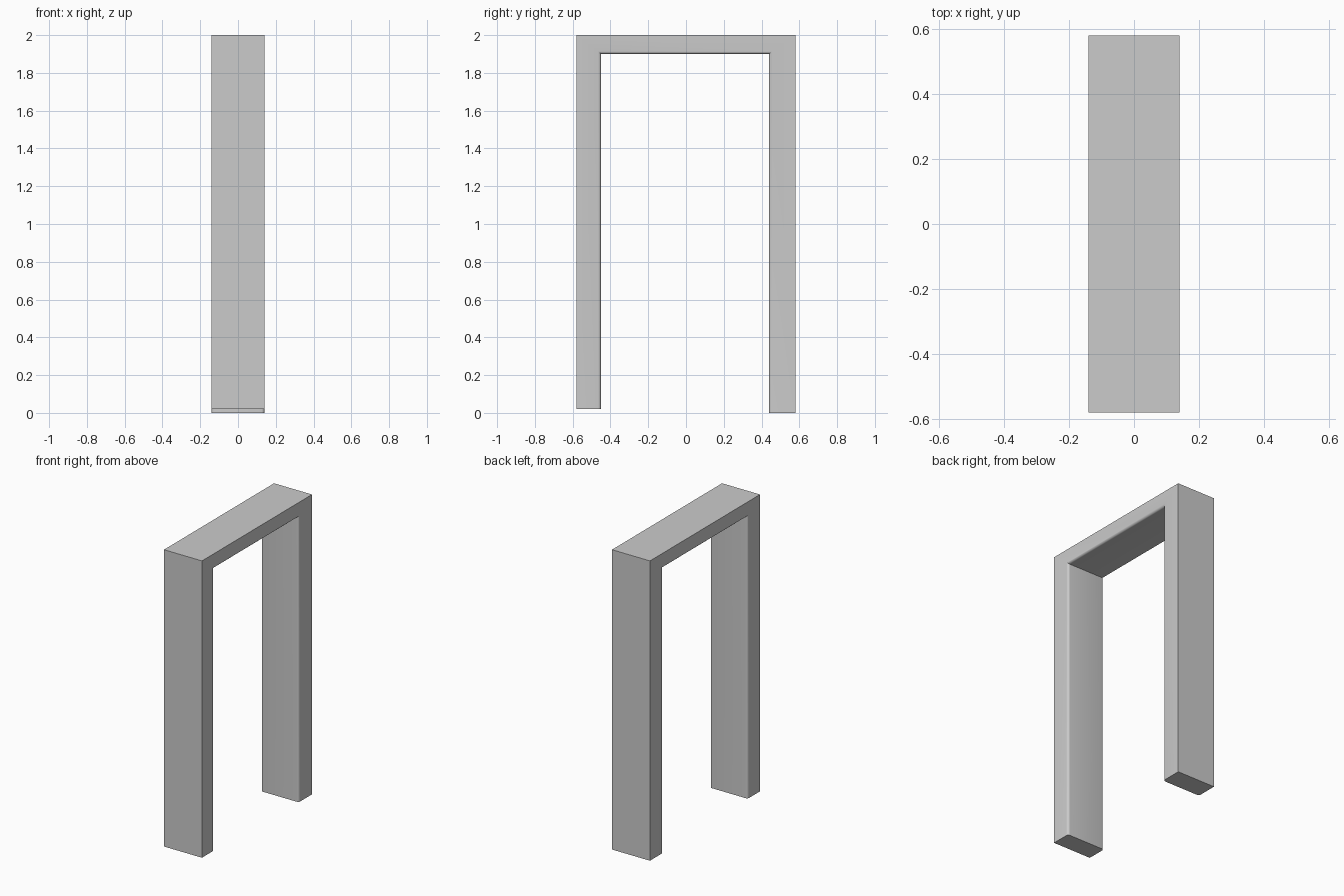
import bpy, bmesh

cube = bpy.data.objects.get("Cube")
if cube:
    bpy.data.objects.remove(cube, do_unlink=True)

HALF_WIDTH = 0.14

# Plain grey paint
grey = bpy.data.materials.new("light grey")
grey.use_nodes = True
colour = (0.6, 0.6, 0.6, 1)
grey.diffuse_color = colour
grey.node_tree.nodes["Principled BSDF"].inputs["Base Color"].default_value = colour

# Side profile (y, z) of the frame; the front leg stops slightly above the floor
inner = [(-0.45, 0.02), (-0.45, 1.90), (0.44, 1.90), (0.44, 0.0)]
outer = [(0.58, 0.0), (0.58, 2.0), (-0.58, 2.0), (-0.58, 0.02)]

bm = bmesh.new()
verts = [bm.verts.new((-HALF_WIDTH, y, z)) for y, z in inner + outer]
face = bm.faces.new(verts)
extruded = bmesh.ops.extrude_face_region(bm, geom=[face])["geom"]
moved = [v for v in extruded if isinstance(v, bmesh.types.BMVert)]
bmesh.ops.translate(bm, verts=moved, vec=(2 * HALF_WIDTH, 0, 0))
bmesh.ops.recalc_face_normals(bm, faces=bm.faces)


# Round the rims of the opening on both sides
def on_opening(vert):
    return any(abs(vert.co.y - y) + abs(vert.co.z - z) < 1e-4 for y, z in inner)


rims = [e for e in bm.edges
        if all(on_opening(v) for v in e.verts)
        and abs(e.verts[0].co.x - e.verts[1].co.x) < 1e-4
        and e.calc_length() > 0.89 - 1e-3
        and not (e.verts[0].co.z < 0.1 and e.verts[1].co.z < 0.1)]
bmesh.ops.bevel(bm, geom=rims, offset=0.016, offset_type='OFFSET',
                segments=5, profile=0.5, affect='EDGES')

mesh = bpy.data.meshes.new("door_frame")
bm.to_mesh(mesh)
bm.free()
mesh.materials.append(grey)
frame = bpy.data.objects.new("door_frame", mesh)
bpy.context.collection.objects.link(frame)

# Smooth the rounded rims, keep the corners sharp
bpy.ops.object.select_all(action='DESELECT')
frame.select_set(True)
bpy.context.view_layer.objects.active = frame
bpy.ops.object.shade_smooth_by_angle(angle=0.6)
